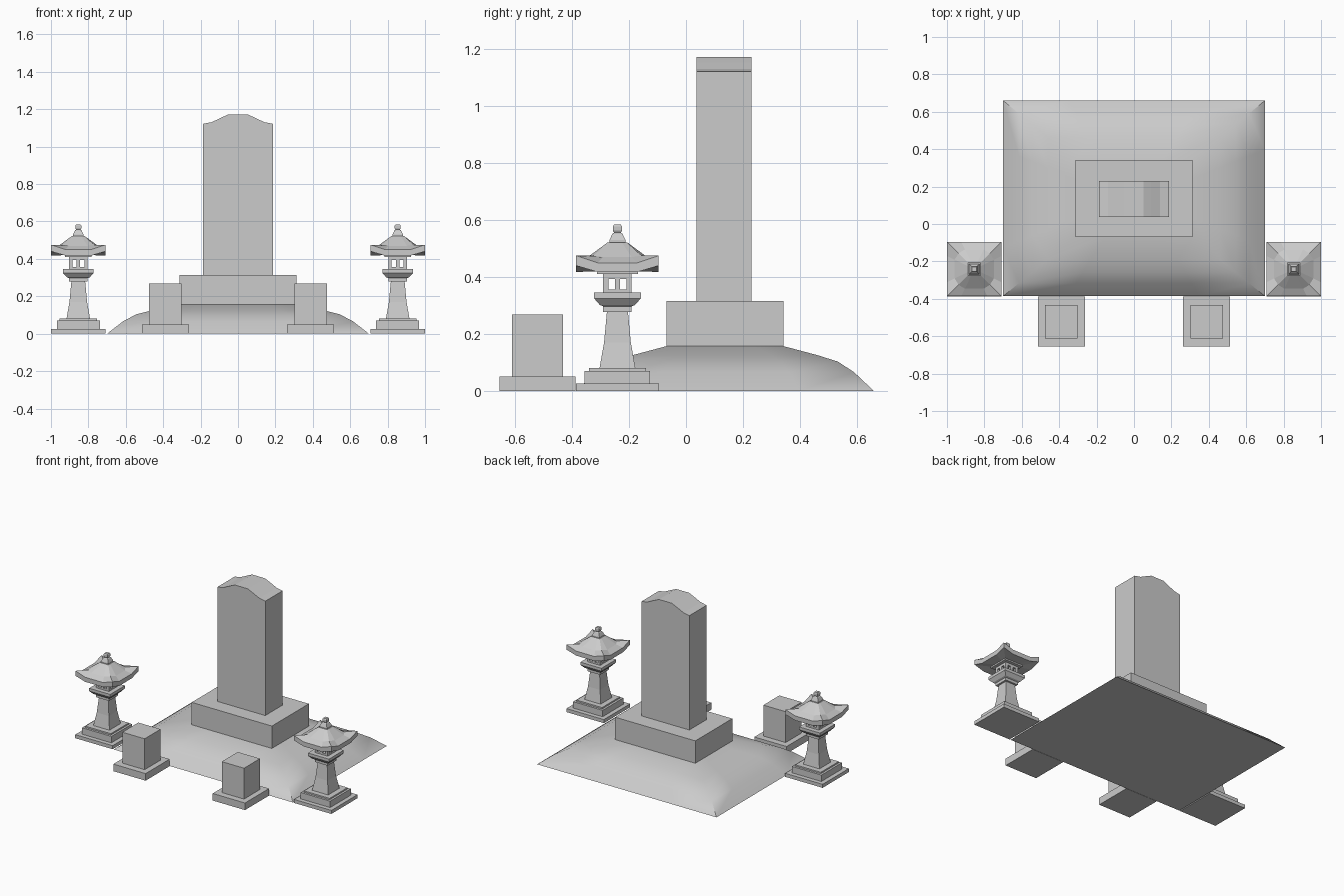
import bpy, bmesh

if "Cube" in bpy.data.objects:
    bpy.data.objects.remove(bpy.data.objects["Cube"])


def make_object(name, bm):
    bmesh.ops.recalc_face_normals(bm, faces=bm.faces)
    me = bpy.data.meshes.new(name)
    bm.to_mesh(me)
    bm.free()
    ob = bpy.data.objects.new(name, me)
    bpy.context.collection.objects.link(ob)
    return ob


def loft(bm, rings):
    """Closed solid through equal-length rings of 3D points."""
    vs = [[bm.verts.new(p) for p in r] for r in rings]
    n = len(vs[0])
    for a, b in zip(vs, vs[1:]):
        for i in range(n):
            j = (i + 1) % n
            bm.faces.new((a[i], a[j], b[j], b[i]))
    bm.faces.new(vs[0][::-1])
    bm.faces.new(vs[-1])


def rect(x0, x1, y0, y1, z):
    return [(x0, y0, z), (x1, y0, z), (x1, y1, z), (x0, y1, z)]


def box(bm, x0, x1, y0, y1, z0, z1):
    loft(bm, [rect(x0, x1, y0, y1, z0), rect(x0, x1, y0, y1, z1)])


def stack(bm, cx, cy, profile):
    """Square column following (half width, z) steps."""
    loft(bm, [rect(cx - h, cx + h, cy - h, cy + h, z) for h, z in profile])


def box_object(name, *dims):
    bm = bmesh.new()
    box(bm, *dims)
    return make_object(name, bm)


# Domed mound: rectangular rings shrinking to the plinth footprint
CY = 0.137
bm = bmesh.new()
rings = []
for t, z in [(1, 0), (0.78, 0.066), (0.6, 0.103), (0.38, 0.125), (0, 0.157)]:
    hx, hy = 0.313 + 0.387 * t, 0.206 + 0.317 * t
    ring = []
    corners = rect(-hx, hx, CY - hy, CY + hy, z)
    for a, b in zip(corners, corners[1:] + corners[:1]):
        for k in range(4):
            ring.append(tuple(p + (q - p) * k / 4 for p, q in zip(a, b)))
    rings.append(ring)
loft(bm, rings)
mound = make_object("mound", bm)
bpy.context.view_layer.objects.active = mound
mound.select_set(True)
bpy.ops.object.shade_smooth_by_angle(angle=0.8)
mound.select_set(False)

# Plinth
box_object("plinth", -0.313, 0.313, -0.069, 0.343, 0.157, 0.315)

# Upright stone with a shouldered, crowned top
half = [(0.05, 1.173), (0.09, 1.155), (0.14, 1.131), (0.187, 1.122)]
outline = [(-0.187, 0.315), (0.187, 0.315)] + half[::-1] + [(-x, z) for x, z in half]
bm = bmesh.new()
loft(bm, [[(x, y, z) for x, z in outline] for y in (0.037, 0.23)])
make_object("upright_stone", bm)

for side, s in (("left", -1), ("right", 1)):
    # Low offering pedestals
    px, py = s * 0.388, -0.522
    box_object(side + "_pedestal_base", px - .126, px + .126, py - .134, py + .134, 0, .05)
    box_object(side + "_pedestal_block", px - .087, px + .087, py - .089, py + .089, .05, .268)

    # Lantern foot, flared shaft and platform
    cx, cy = s * 0.854, -0.241
    bm = bmesh.new()
    stack(bm, cx, cy, [(.146, 0), (.146, .025), (.115, .025), (.115, .07),
                       (.1, .07), (.1, .08), (.063, .08), (.047, .17), (.037, .278),
                       (.05, .278), (.05, .297), (.062, .302), (.082, .325),
                       (.082, .345), (.05, .345), (.05, .357)])
    make_object(side + "_lantern_shaft", bm)

    # Open fire box: eight posts leave two windows per side
    bm = bmesh.new()
    for ix in (-1, 0, 1):
        for iy in (-1, 0, 1):
            if ix or iy:
                x, y = cx + ix * .041, cy + iy * .041
                box(bm, x - .009, x + .009, y - .009, y + .009, .357, .393)
    stack(bm, cx, cy, [(.05, .393), (.05, .41), (.072, .41), (.072, .425)])
    make_object(side + "_lantern_fire_box", bm)

    # Roof with upturned corners
    def roof_ring(h, mid, zm, zc, corner=1.0):
        ring = []
        c = h * corner
        for dx, dy in ((1, 0), (0, 1), (-1, 0), (0, -1)):
            tx, ty = -dy, dx
            ring += [(cx + dx * h - tx * mid, cy + dy * h - ty * mid, zm),
                     (cx + dx * h + tx * mid, cy + dy * h + ty * mid, zm),
                     (cx + (dx + tx) * c, cy + (dy + ty) * c, zc)]
        return ring

    bm = bmesh.new()
    loft(bm, [roof_ring(.07, .035, .42, .42), roof_ring(.145, .07, .418, .44),
              roof_ring(.145, .07, .45, .475), roof_ring(.105, .05, .47, .475, .8),
              roof_ring(.034, .016, .522, .522)])
    make_object(side + "_lantern_roof", bm)

    # Finial
    bm = bmesh.new()
    stack(bm, cx, cy, [(.028, .518), (.028, .53), (.018, .552), (.012, .556),
                       (.016, .563), (.016, .578), (.012, .584)])
    make_object(side + "_lantern_finial", bm)
